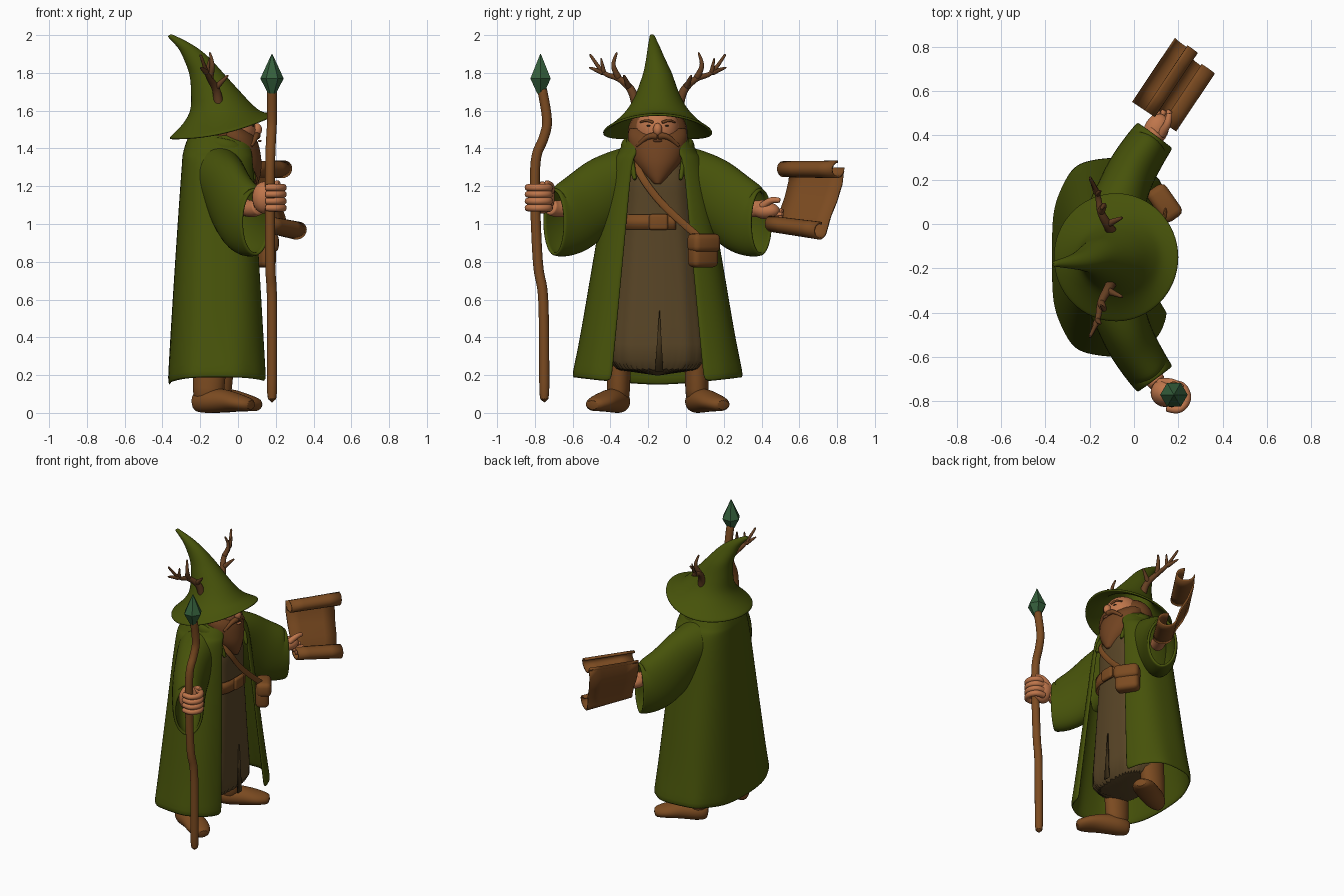
import bpy, bmesh
from math import sin, cos, pi, asin, radians, copysign
from mathutils import Vector, Matrix

cube = bpy.data.objects.get("Cube")
if cube:
    bpy.data.objects.remove(cube)
MID = -0.15          # the figure faces +x and is mirrored about this y
SIDES = ((1, "left"), (-1, "right"))
POWER = 0.72         # squareness of the body sections


def material(name, *rgb):
    m = bpy.data.materials.new(name)
    m.use_nodes = True
    m.diffuse_color = (*rgb, 1)
    m.node_tree.nodes["Principled BSDF"].inputs["Base Color"].default_value = (*rgb, 1)
    return m


GREEN = material("moss green cloth", 0.062, 0.085, 0.003)
LEATHER = material("brown leather", 0.2, 0.07, 0.015)
ROBE = material("drab brown cloth", 0.1, 0.06, 0.02)
DARK = material("dark trim", 0.05, 0.03, 0.01)
SKIN = material("skin", 0.52, 0.18, 0.07)
HAIR = material("auburn hair", 0.165, 0.056, 0.015)
ANTLER = material("antler", 0.13, 0.05, 0.016)
GEM = material("green crystal", 0.035, 0.115, 0.045)


def finish(name, bm, mat, sub=0, thick=0):
    bmesh.ops.recalc_face_normals(bm, faces=bm.faces)
    mesh = bpy.data.meshes.new(name)
    bm.to_mesh(mesh)
    bm.free()
    ob = bpy.data.objects.new(name, mesh)
    bpy.context.scene.collection.objects.link(ob)
    mesh.materials.append(mat)
    if thick:
        mod = ob.modifiers.new("thickness", "SOLIDIFY")
        mod.thickness, mod.offset = thick, 0
    if sub:
        mod = ob.modifiers.new("smooth", "SUBSURF")
        mod.levels = mod.render_levels = sub
    return ob


def skin(name, rings, mat, loop=True, caps=True, sub=1, thick=0):
    """Bridge a list of equal point rings."""
    bm = bmesh.new()
    rows = [[bm.verts.new(p) for p in r] for r in rings]
    n = len(rows[0])
    for a, b in zip(rows, rows[1:]):
        for i in range(n if loop else n - 1):
            j = (i + 1) % n
            bm.faces.new((a[i], a[j], b[j], b[i]))
    if caps:
        bm.faces.new(rows[0])
        bm.faces.new(rows[-1])
    return finish(name, bm, mat, sub, thick)


def turns(n, first=0.0, last=2 * pi, closed=True):
    """Evenly spaced angles."""
    return [first + (last - first) * k / (n if closed else n - 1) for k in range(n)]


def catmull(pts, steps=4):
    """Smooth any list of equal-length tuples."""
    v = [Vector(p) for p in pts]
    out = []
    for i in range(len(v) - 1):
        a, b, c, d = v[max(i - 1, 0)], v[i], v[i + 1], v[min(i + 2, len(v) - 1)]
        for k in range(steps):
            t = k / steps
            out.append(b + ((c - a) * t + (a * 2 - b * 5 + c * 4 - d) * t * t
                            + (b * 3 - a - c * 3 + d) * t ** 3) / 2)
    return out + [v[-1]]


def sweep(name, pts, sizes, mat, up=(0, 0, 1), n=12, caps=True, thick=0):
    """Tube through pts; sizes are (half width, half height along up), spread evenly."""
    path = catmull(pts)
    last = len(path) - 1
    rings = []
    for i, p in enumerate(path):
        d = (path[min(i + 1, last)] - path[max(i - 1, 0)]).normalized()
        side = d.cross(Vector(up)).normalized()
        top = side.cross(d)
        f = i / last * (len(sizes) - 1)
        j = min(int(f), len(sizes) - 2)
        w, h = Vector(sizes[j]).lerp(Vector(sizes[j + 1]), f - j)
        rings.append([p + side * w * cos(t) + top * h * sin(t) for t in turns(n)])
    return skin(name, rings, mat, caps=caps, thick=thick)


def tube(name, pts, start, end, mat, up=(0, 0, 1)):
    return sweep(name, pts, [(start, start), (end, end)], mat, up)


def ball(name, at, radii, mat, turn=0):
    bm = bmesh.new()
    bmesh.ops.create_uvsphere(bm, u_segments=24, v_segments=14, radius=1)
    bm.transform(Matrix.Translation(at) @ Matrix.Rotation(turn, 4, "Z") @ Matrix.Diagonal((*radii, 1)))
    return finish(name, bm, mat)


def block(name, at, size, mat, turn=0, bevel=0.015):
    bm = bmesh.new()
    bmesh.ops.create_cube(bm, size=1)
    bm.transform(Matrix.Diagonal((*size, 1)))
    bmesh.ops.bevel(bm, geom=bm.edges[:], offset=bevel, segments=3, affect="EDGES", profile=0.5)
    bm.transform(Matrix.Translation(at) @ Matrix.Rotation(turn, 4, "Z"))
    return finish(name, bm, mat)


def side_pts(side, pts):
    return [(x, MID + side * d, z) for x, d, z in pts]


def rounded(cx, hx, hy, t):
    c, s = cos(t), sin(t)
    return cx + hx * copysign(abs(c) ** POWER, c), MID + hy * copysign(abs(s) ** POWER, s)


# Open-fronted cloak with a wavy hem: height, half depth, half width
start = asin(0.55 ** (1 / POWER))
rings = []
for z, hx, hy in catmull([(0.145, 0.265, 0.445), (0.85, 0.22, 0.325), (1.28, 0.19, 0.25), (1.38, 0.18, 0.2), (1.47, 0.15, 0.14)], 6):
    hem = max(0, 1.6 - z * 4)
    rings.append([(*rounded(-0.1, hx * f, hy * f, t), z + hem * 0.04 * abs(sin(t)))
                  for t, f in [(t, 1 + 0.01 * hem * cos(9 * t)) for t in turns(41, start, 2 * pi - start, False)]])
skin("cloak", rings, GREEN, loop=False, caps=False, thick=0.02)

# Collar folded round the neck
half = [(-0.19, 0.1, 1.42), (-0.08, 0.17, 1.41), (0.02, 0.15, 1.37), (0.09, 0.12, 1.23)]
collar = side_pts(-1, half[::-1]) + [(-0.23, MID, 1.42)] + side_pts(1, half)
sweep("collar", collar, [(0.01, 0.01)] + [(0.026, 0.045)] * 4 + [(0.01, 0.01)], GREEN)

# Robe with soft pleats
skin("robe", [[(*rounded(-0.075, hx * f, hy * f, t), z) for t, f in
              [(t, 1 + 0.015 * cos(12 * t) * (1.4 - z)) for t in turns(48)]]
             for z, hx, hy in catmull([(0.195, 0.18, 0.27), (1, 0.16, 0.19), (1.25, 0.16, 0.17), (1.4, 0.1, 0.1)])], ROBE)

# Slit in the robe front
bm = bmesh.new()
bm.faces.new([bm.verts.new(p) for p in ((0.112, -0.165, 0.22), (0.112, -0.12, 0.22), (0.105, -0.14, 0.56))])
finish("robe_slit", bm, DARK, thick=0.008)

# Belt, buckle, strap and satchel
skin("belt", [[(*rounded(-0.075, 0.175, 0.205, t), z) for t in turns(25, -1.5, 0.36, False)] for z in (0.97, 1.05)],
     LEATHER, loop=False, caps=False, sub=0, thick=0.01)
block("buckle", (0.105, -0.145, 1.01), (0.03, 0.1, 0.085), LEATHER)
sweep("strap", [(-0.04, -0.29, 1.39), (0.09, -0.24, 1.26), (0.115, -0.12, 1.1), (0.145, 0.08, 0.92)],
      [(0.02, 0.008)] * 2, LEATHER, up=(1, 0, 0))
block("satchel", (0.13, 0.09, 0.85), (0.09, 0.16, 0.16), LEATHER, turn=radians(35), bevel=0.03)
block("satchel_flap", (0.138, 0.094, 0.9), (0.1, 0.17, 0.1), LEATHER, turn=radians(35), bevel=0.03)

# Hanging sleeves, forearms and boots
for s, label in SIDES:
    sweep(label + "_sleeve", side_pts(s, [(-0.12, 0.08, 1.29), (-0.075, 0.23, 1.21), (-0.02, 0.37, 1.1),
                                          (0.045, 0.48, 1.02), (0.095, 0.55, 1.01)]),
          [(0.14, 0.13), (0.11, 0.18), (0.1, 0.19), (0.09, 0.17)], GREEN, n=20, caps=False, thick=0.018)
    tube(label + "_forearm", side_pts(s, [(0, 0.38, 1.1), (0.07, 0.52, 1.08), (0.11, 0.57, 1.09)]), 0.05, 0.043, SKIN)
    x = 0.02 * s
    sweep(label + "_boot_leg", side_pts(s, [(x - 0.12, 0.2, 0.42), (x - 0.14, 0.21, 0.05)]),
          [(0.1, 0.066), (0.08, 0.062)], LEATHER, up=(0, 1, 0), n=16)
    sweep(label + "_boot_foot", side_pts(s, [(x - 0.22, 0.18, 0.055), (x - 0.06, 0.25, 0.065), (x + 0.095, 0.35, 0.04)]),
          [(0.035, 0.045), (0.07, 0.065), (0.075, 0.064), (0.08, 0.046), (0.04, 0.03)], LEATHER, n=16)

# Right hand gripping the staff
ball("right_palm", (0.14, -0.76, 1.14), (0.065, 0.065, 0.085), SKIN)
for i in range(4):
    tube("right_finger", [(0.18 + 0.06 * cos(t), -0.78 + 0.06 * sin(t), 1.085 + 0.036 * i)
                          for t in turns(5, 2, -2.2, False)], 0.022, 0.018, SKIN)
tube("right_thumb", [(0.11, -0.72, 1.15), (0.17, -0.715, 1.2), (0.22, -0.74, 1.22)], 0.025, 0.014, SKIN)

# Left hand holding the scroll
ball("left_palm", (0.1, 0.425, 1.07), (0.055, 0.075, 0.045), SKIN, turn=-0.4)
for i in range(4):
    x, z = 0.07 + 0.025 * i, 1.06 - 0.018 * i
    tube("left_finger", [(x, 0.44, z), (x + 0.045, 0.515, z + 0.01)], 0.019, 0.013, SKIN)
tube("left_thumb", [(0.12, 0.4, 1.09), (0.15, 0.45, 1.125), (0.16, 0.5, 1.125)], 0.023, 0.013, SKIN)


def curl(x, z, first, last, inner, outer):
    """Spiral end of the scroll as (forward, height) points."""
    return [(x - (inner + (outer - inner) * k / 16) * cos(a), z + 0.7 * (inner + (outer - inner) * k / 16) * sin(a))
            for k, a in enumerate(turns(17, first, last, False))]


# Scroll: a sheet with an open curl at each end
profile = (curl(0.02, 1.295, -1.5 * pi, 0, 0.045, 0.065) + [(-0.035, 1.22), (0, 1.14), (0.045, 1.07)]
           + curl(0.135, 1.005, 0, -1.6 * pi, 0.065, 0.045))
along, across = Vector((0.555, 0.83, 0)), Vector((0.83, -0.555, 0))
rows = []
for k in range(5):
    rows.append([Vector((0.03, 0.525, z - 0.03 * k * (1.3 - z))) + across * x
                 + along * k * (0.087 - 0.03 * (1.3 - z)) for x, z in profile])
skin("scroll", rows, LEATHER, loop=False, caps=False, sub=0, thick=0.012)

# Staff and crystal
tube("staff", [(0.18, -0.75, 0.05), (0.18, -0.755, 0.6), (0.17, -0.785, 0.8), (0.17, -0.8, 1.3), (0.175, -0.755, 1.45),
               (0.18, -0.735, 1.55), (0.18, -0.765, 1.73)], 0.028, 0.027, LEATHER, up=(1, 0, 0))
gem = skin("crystal", [[(0.18 + r * cos(t), -0.77 + r * sin(t), z) for t in turns(6)]
                       for z, r in ((1.69, 0.02), (1.77, 0.062), (1.9, 0.002))], GEM, sub=0)

# Head, hair, beard and face
ball("head", (-0.035, MID, 1.5), (0.13, 0.118, 0.13), SKIN)
ball("hair", (-0.095, MID, 1.49), (0.14, 0.158, 0.13), HAIR)
beard = catmull([(1.51, -0.05, 0.09, 0.15), (1.45, -0.02, 0.12, 0.16), (1.34, 0.01, 0.115, 0.13),
                 (1.26, 0.045, 0.075, 0.07), (1.21, 0.075, 0.03, 0.018)])
skin("beard", [[(cx + hx * cos(t), MID + hy * sin(t), z) for t in turns(24)] for z, cx, hx, hy in beard], HAIR)
ball("nose", (0.1, MID, 1.5), (0.027, 0.024, 0.034), SKIN)
ball("lip", (0.115, MID, 1.44), (0.01, 0.024, 0.006), SKIN)
for s, label in SIDES:
    tube(label + "_moustache", side_pts(s, [(0.1, 0, 1.467), (0.095, 0.055, 1.46), (0.07, 0.115, 1.41)]), 0.022, 0.008, HAIR)
    tube(label + "_eyebrow", side_pts(s, [(0.09, 0.022, 1.537), (0.078, 0.06, 1.548), (0.053, 0.095, 1.538)]), 0.009, 0.005, HAIR)
    ball(label + "_eye", (0.077, MID + s * 0.046, 1.52), (0.009, 0.015, 0.004), DARK)
    # Branching antlers
    fork, bend = (-0.15, 0.205, 1.77), (-0.165, 0.285, 1.8)
    for part, pts, r in (("beam", [(-0.1, 0.11, 1.62), (-0.115, 0.14, 1.71), fork, bend, (-0.2, 0.36, 1.9)], 0.028),
                         ("upper_tine", [fork, (-0.135, 0.235, 1.84), (-0.15, 0.215, 1.91)], 0.02),
                         ("outer_tine", [bend, (-0.2, 0.365, 1.83)], 0.018),
                         ("middle_tine", [bend, (-0.15, 0.3, 1.88)], 0.015),
                         ("front_tine", [(-0.12, 0.15, 1.72), (-0.05, 0.18, 1.79)], 0.02)):
        tube(label + "_antler_" + part, side_pts(s, pts), r, r / 4, ANTLER, up=(1, 0.3, 0))

# Hat with a drooping brim and bent tip: centre x, height, half depth, half width
rings = []
for cx, z, hx, hy in catmull([(-0.08, 1.515, 0.282, 0.29), (-0.08, 1.555, 0.21, 0.215), (-0.085, 1.61, 0.163, 0.152),
                              (-0.115, 1.69, 0.127, 0.108), (-0.165, 1.79, 0.085, 0.072), (-0.22, 1.875, 0.058, 0.043),
                              (-0.28, 1.94, 0.03, 0.024), (-0.365, 2, 0.004, 0.004)]):
    tilt, droop, shift = 5 * (z - 1.73) ** 2, 0.3 * max(0, hx - 0.16), 0.15 * max(0, z - 1.8)
    rings.append([(cx + hx * cos(t), MID - shift + hy * sin(t), z + tilt * hx * cos(t) - droop * sin(t) ** 2)
                  for t in turns(32)])
skin("hat", rings, GREEN, caps=False, thick=0.014)

# Smooth shading everywhere but the faceted crystal
for ob in bpy.context.scene.objects:
    ob.select_set(ob.type == "MESH" and ob != gem)
bpy.context.view_layer.objects.active = bpy.data.objects["hat"]
bpy.ops.object.shade_smooth_by_angle(angle=radians(60))
